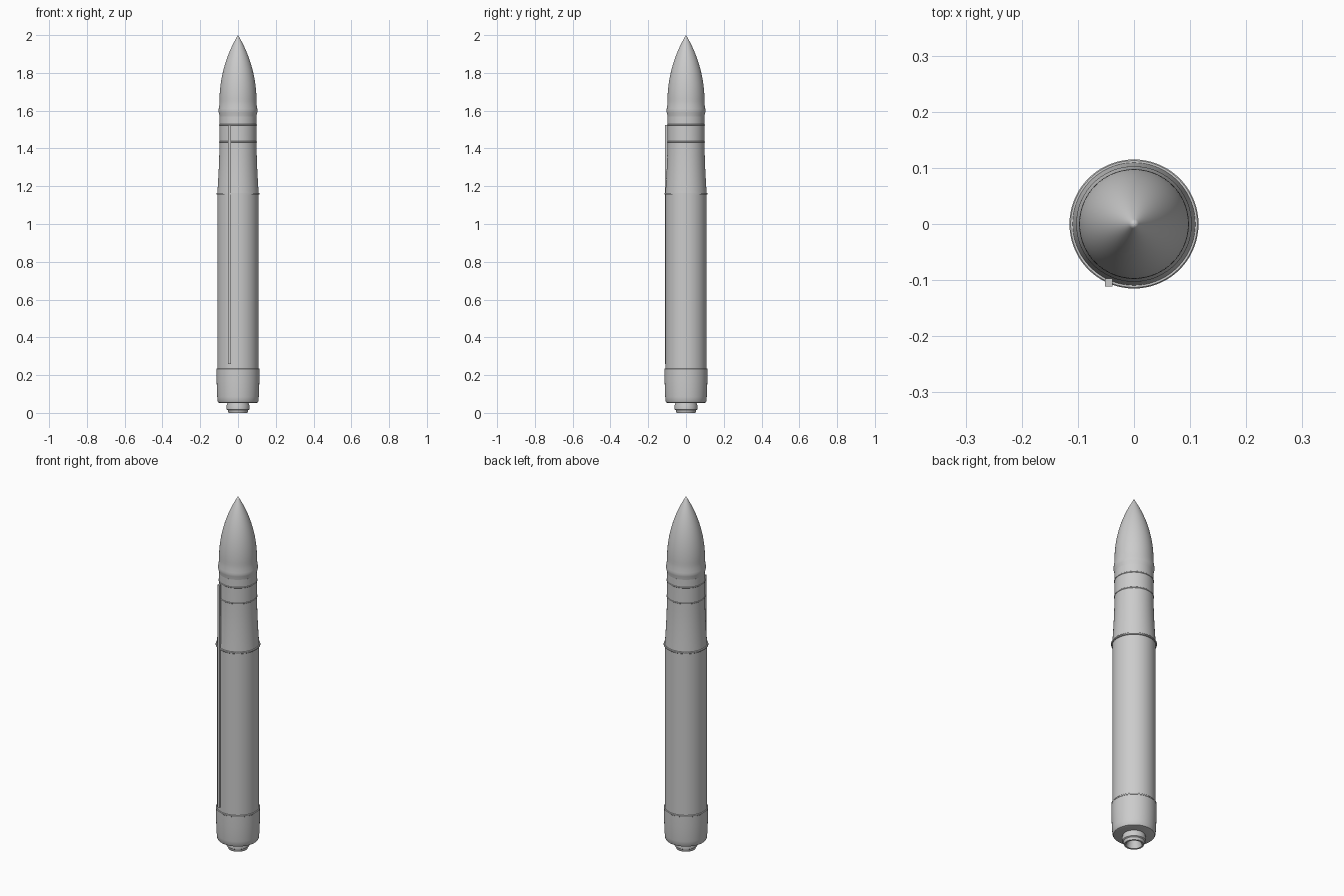
import bpy, bmesh, math

if "Cube" in bpy.data.objects:
    bpy.data.objects.remove(bpy.data.objects["Cube"])

SEGMENTS = 72


def finish(name, bm):
    bmesh.ops.recalc_face_normals(bm, faces=bm.faces)
    mesh = bpy.data.meshes.new(name)
    bm.to_mesh(mesh)
    bm.free()
    obj = bpy.data.objects.new(name, mesh)
    bpy.context.collection.objects.link(obj)
    bpy.ops.object.select_all(action='DESELECT')
    obj.select_set(True)
    bpy.context.view_layer.objects.active = obj
    bpy.ops.object.shade_smooth_by_angle(angle=math.radians(28))
    return obj


def lathe(name, profile):
    """Spin a (radius, height) profile around the z axis."""
    bm = bmesh.new()
    verts = [bm.verts.new((r, 0, z)) for r, z in profile]
    edges = [bm.edges.new(pair) for pair in zip(verts, verts[1:])]
    bmesh.ops.spin(bm, geom=verts + edges, cent=(0, 0, 0), axis=(0, 0, 1),
                   angle=2 * math.pi, steps=SEGMENTS)
    bmesh.ops.remove_doubles(bm, verts=bm.verts, dist=1e-5)
    return finish(name, bm)


def ring(name, z, radius, height=0.01, inner=0.09):
    h = height / 2
    b = 0.002
    return lathe(name, [(inner, z - h), (radius - b, z - h), (radius, z - h + b),
                        (radius, z + h - b), (radius - b, z + h), (inner, z + h)])


def box(name, x0, x1, y0, y1, z0, z1):
    bm = bmesh.new()
    bmesh.ops.create_cube(bm, size=1)
    for v in bm.verts:
        v.co = ((x0 + x1) / 2 + v.co.x * (x1 - x0),
                (y0 + y1) / 2 + v.co.y * (y1 - y0),
                (z0 + z1) / 2 + v.co.z * (z1 - z0))
    return finish(name, bm)


# Hollow engine nozzle with a wider collar
lathe("nozzle", [(0, 0.045), (0.028, 0.045), (0.041, 0.0), (0.050, 0.0), (0.054, 0.014),
                 (0.060, 0.018), (0.060, 0.040), (0.056, 0.052), (0.056, 0.07)])

# Aft skirt with rounded lower edge
lathe("aft_skirt", [(0, 0.052), (0.095, 0.052), (0.104, 0.055), (0.108, 0.062),
                    (0.110, 0.085), (0.112, 0.13), (0.113, 0.17), (0.113, 0.228),
                    (0.108, 0.232), (0, 0.232)])

# Main booster body
lathe("first_stage", [(0, 0.225), (0.109, 0.225), (0.109, 1.157), (0, 1.157)])

# Tapered adapter and upper stage
lathe("upper_stage", [(0, 1.155), (0.110, 1.155), (0.107, 1.20), (0.104, 1.25),
                      (0.101, 1.31), (0.099, 1.37), (0.098, 1.44), (0.098, 1.57),
                      (0, 1.57)])

# Payload fairing: flared base and ogive nose
nose = [(0, 1.55), (0.097, 1.55), (0.098, 1.575), (0.102, 1.59), (0.103, 1.60),
        (0.102, 1.61), (0.099, 1.63)]
base, length, radius = 1.65, 0.35, 0.098
rho = (radius ** 2 + length ** 2) / (2 * radius)
for i in range(25):
    h = length * i / 24
    nose.append((max(0, math.sqrt(rho ** 2 - h ** 2) + radius - rho), base + h))
lathe("payload_fairing", nose)

# Stage joint rings
for label, z, r, h in (("skirt_ring", 0.23, 0.114, 0.01),
                       ("interstage_ring", 1.16, 0.115, 0.01),
                       ("upper_ring", 1.435, 0.1, 0.007),
                       ("fairing_ring", 1.525, 0.1, 0.007)):
    ring(label, z, r, h)

# Cable raceway along the front
box("cable_raceway", -0.052, -0.038, -0.1115, -0.097, 0.26, 1.525)
